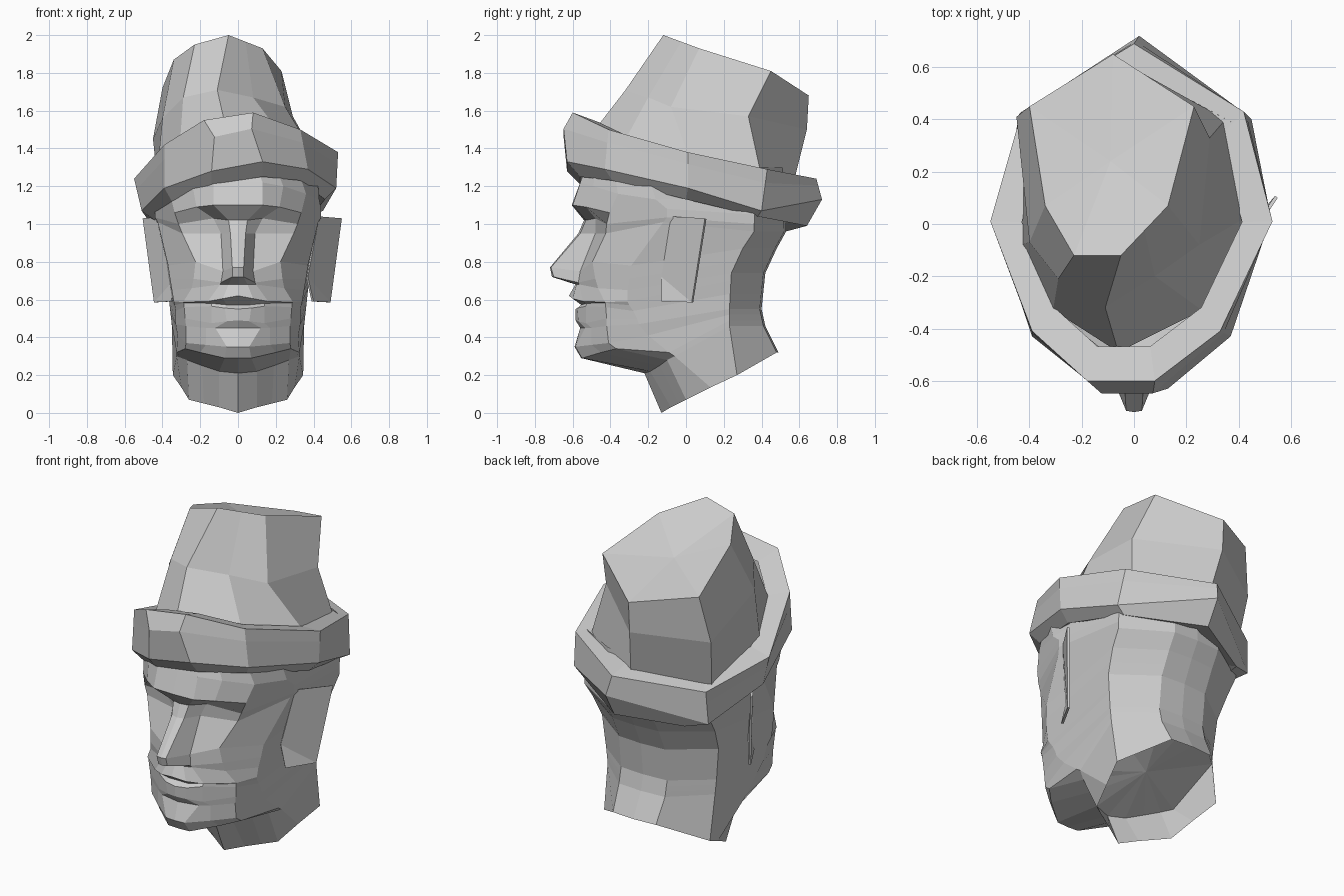
import bpy, bmesh

stone = bpy.data.materials.new("light_grey")
stone.diffuse_color = (0.6, 0.6, 0.6, 1)


def make(name, verts, faces, mirror=False):
    me = bpy.data.meshes.new(name)
    me.from_pydata(verts, [], faces)
    bm = bmesh.new()
    bm.from_mesh(me)
    bmesh.ops.recalc_face_normals(bm, faces=bm.faces)
    bm.to_mesh(me)
    bm.free()
    me.materials.append(stone)
    ob = bpy.data.objects.new(name, me)
    bpy.context.collection.objects.link(ob)
    if mirror:
        m = ob.modifiers.new("mirror", 'MIRROR')
        m.use_clip = True
        m.merge_threshold = 0.001
    return ob


def loft(name, rows, closed=False, tip=None, mirror=False):
    """Skin rows of equal length; an optional tip point fans over the last row."""
    n = len(rows[0])
    verts = [p for r in rows for p in r]
    faces = []
    for i in range(len(rows) - 1):
        for j in range(n if closed else n - 1):
            k = (j + 1) % n
            faces.append((i * n + j, i * n + k, (i + 1) * n + k, (i + 1) * n + j))
    if tip:
        base = (len(rows) - 1) * n
        verts.append(tip)
        faces += [(base + j, base + (j + 1) % n, len(verts) - 1) for j in range(n)]
    return make(name, verts, faces, mirror)


# Half face, each row runs from the centre line out to the temple or jaw
upper_face = [
    [(0, -.53, 1.30), (.10, -.53, 1.30), (.20, -.48, 1.30), (.32, -.38, 1.28), (.42, -.20, 1.25)],
    [(0, -.56, 1.22), (.13, -.56, 1.22), (.24, -.49, 1.20), (.36, -.36, 1.16), (.43, -.16, 1.13)],
    [(0, -.605, 1.10), (.13, -.60, 1.10), (.22, -.53, 1.09), (.335, -.405, 1.06), (.44, -.10, 1.08)],
    [(0, -.54, 1.02), (.05, -.53, 1.02), (.13, -.48, 1.03), (.315, -.42, 1.00), (.44, -.10, 1.035)],
    [(0, -.57, .95), (.04, -.56, .95), (.09, -.48, .95), (.295, -.425, .95), (.425, -.12, 1.01)],
    [(0, -.72, .77), (.03, -.715, .77), (.08, -.56, .75), (.225, -.495, .80), (.37, -.29, .78)],
    [(0, -.71, .72), (.03, -.70, .72), (.09, -.57, .69), (.235, -.48, .71), (.36, -.30, .71)],
    [(0, -.585, .68), (.05, -.58, .68), (.095, -.565, .68), (.245, -.465, .66), (.35, -.31, .65)],
]
lower_face = [
    [(0, -.62, .62), (.08, -.60, .605), (.16, -.545, .59), (.29, -.43, .587), (.34, -.31, .59)],
    [(0, -.55, .57), (.06, -.555, .572), (.14, -.525, .58), (.287, -.427, .582), (.335, -.30, .57)],
    [(0, -.585, .55), (.07, -.575, .555), (.14, -.53, .565), (.285, -.425, .56), (.33, -.28, .54)],
    [(0, -.585, .49), (.06, -.57, .485), (.14, -.53, .475), (.28, -.42, .50), (.33, -.26, .50)],
    [(0, -.56, .45), (.12, -.535, .45), (.17, -.50, .45), (.275, -.42, .46), (.33, -.25, .47)],
    [(0, -.59, .35), (.06, -.585, .35), (.17, -.50, .36), (.275, -.41, .37), (.32, -.20, .41)],
    [(0, -.555, .29), (.07, -.55, .29), (.20, -.45, .32), (.28, -.37, .34), (.325, -.09, .32)],
    [(0, -.22, .21), (.10, -.19, .22), (.19, -.14, .25), (.27, -.10, .28), (.325, -.06, .30)],
    [(0, -.13, 0), (.10, -.08, .03), (.18, -.04, .05), (.26, 0, .07), (.30, .13, .135)],
]

# Skull side and nape: height, side x, side y, back y
skull = [(1.30, .41, .37, .52), (.96, .41, .36, .53), (.87, .40, .30, .48),
         (.74, .38, .24, .42), (.55, .36, .23, .40), (.46, .35, .23, .42)]


def skull_at(z):
    for a, b in zip(skull, skull[1:]):
        if z >= b[0] - 1e-6:
            t = (a[0] - z) / (a[0] - b[0])
            return [p + (q - p) * t for p, q in zip(a, b)]


# Nape height for each face row, crowded on the angular breaks
nape = [1.30, 1.15, 1.05, 1.0, .96, .87, .80, .74, .70, .66, .63, .59, .55, .52, .49, .46]

rows = upper_face + lower_face
last = len(rows) - 1
for i, row in enumerate(rows):
    if i == last:      # slanted open neck edge
        row += [(.345, .27, .20), (.14, .48, .32), (0, .49, .32)]
    else:
        z, x, y, back = skull_at(nape[i])
        row += [(x, y, z), (.15, back - .01, z), (0, back, z)]
loft("head", rows, mirror=True)

# Inner floor closing the hollow neck at jaw height
half = rows[last - 1]
loft("neck_core", [half + [(-x, y, z) for x, y, z in half[-2:0:-1]]], closed=True,
     tip=(0, .10, .34))

# Ears: thin plates flaring outward toward the back, the left one set closer
ear = [(.43, -.08, 1.04), (.55, .10, 1.03), (.49, .03, .585), (.40, -.13, .59), (.37, -.13, .72),
       (.42, -.07, 1.035), (.54, .108, 1.025), (.48, .038, .585), (.39, -.12, .59), (.36, -.12, .72)]
sides = [(j, (j + 1) % 5, (j + 1) % 5 + 5, j + 5) for j in range(5)]
for name, sign, shift in (("right_ear", 1, 0), ("left_ear", -1, .045)):
    make(name, [(sign * x + shift, y, z) for x, y, z in ear],
         [(0, 1, 2, 4), (2, 3, 4), (5, 6, 7, 9), (7, 8, 9)] + sides)

# Cap brim: lopsided band with a flat top, a slight front bulge and a bevelled underside
top = [(-.18, -.60, 1.55), (.08, -.60, 1.59), (.33, -.41, 1.50), (.53, .01, 1.38), (.42, .43, 1.29),
       (0, .69, 1.24), (-.43, .43, 1.16), (-.55, .01, 1.24), (-.39, -.41, 1.42)]
low = [(-.14, -.63, 1.28), (.13, -.63, 1.33), (.37, -.43, 1.29), (.52, .01, 1.19), (.45, .40, 1.07),
       (.02, .72, 1.13), (-.44, .42, .97), (-.51, .01, 1.07), (-.39, -.43, 1.19)]
under = [(-.14, -.56, 1.21), (.13, -.56, 1.25), (.33, -.39, 1.23), (.46, 0, 1.13), (.39, .38, 1.04),
         (.02, .64, .99), (-.32, .47, .945), (-.44, 0, 1.02), (-.35, -.38, 1.12)]
inner = [(x * .78, y * .78, 1.37 + (z - 1.37) * .78) for x, y, z in top]
bulge = [tuple(p + (q - p) * .33 for p, q in zip(a, b)) for a, b in zip(top, low)]
bulge = [(x * .75, y - .038, z) if y < -.55 else (x, y, z) for x, y, z in bulge]
sunk = [(x * .9, y * .85, z + .03) for x, y, z in under]
loft("cap_brim", [inner, top, bulge, low, under, sunk], closed=True)

# Cap crown: faceted block leaning back, with a shallow dip on top
crown_base = [(-.06, -.49, 1.49), (.26, -.33, 1.43), (.42, .02, 1.34), (.35, .40, 1.25),
              (-.04, .57, 1.22), (-.42, .36, 1.16), (-.43, -.08, 1.25), (-.31, -.33, 1.39)]
crown_mid = [(-.11, -.32, 1.71), (.08, -.20, 1.67), (.25, -.08, 1.62), (.29, .33, 1.57),
             (-.08, .64, 1.50), (-.45, .41, 1.45), (-.40, -.07, 1.56), (-.29, -.21, 1.67)]
crown_top = [(-.05, -.12, 2.0), (.04, -.025, 1.965), (.13, .07, 1.93), (.23, .45, 1.81),
             (-.08, .65, 1.68), (-.40, .45, 1.72), (-.34, .07, 1.87), (-.23, -.12, 1.95)]
loft("cap_crown", [crown_base, crown_mid, crown_top], closed=True, tip=(-.09, .24, 1.79))
